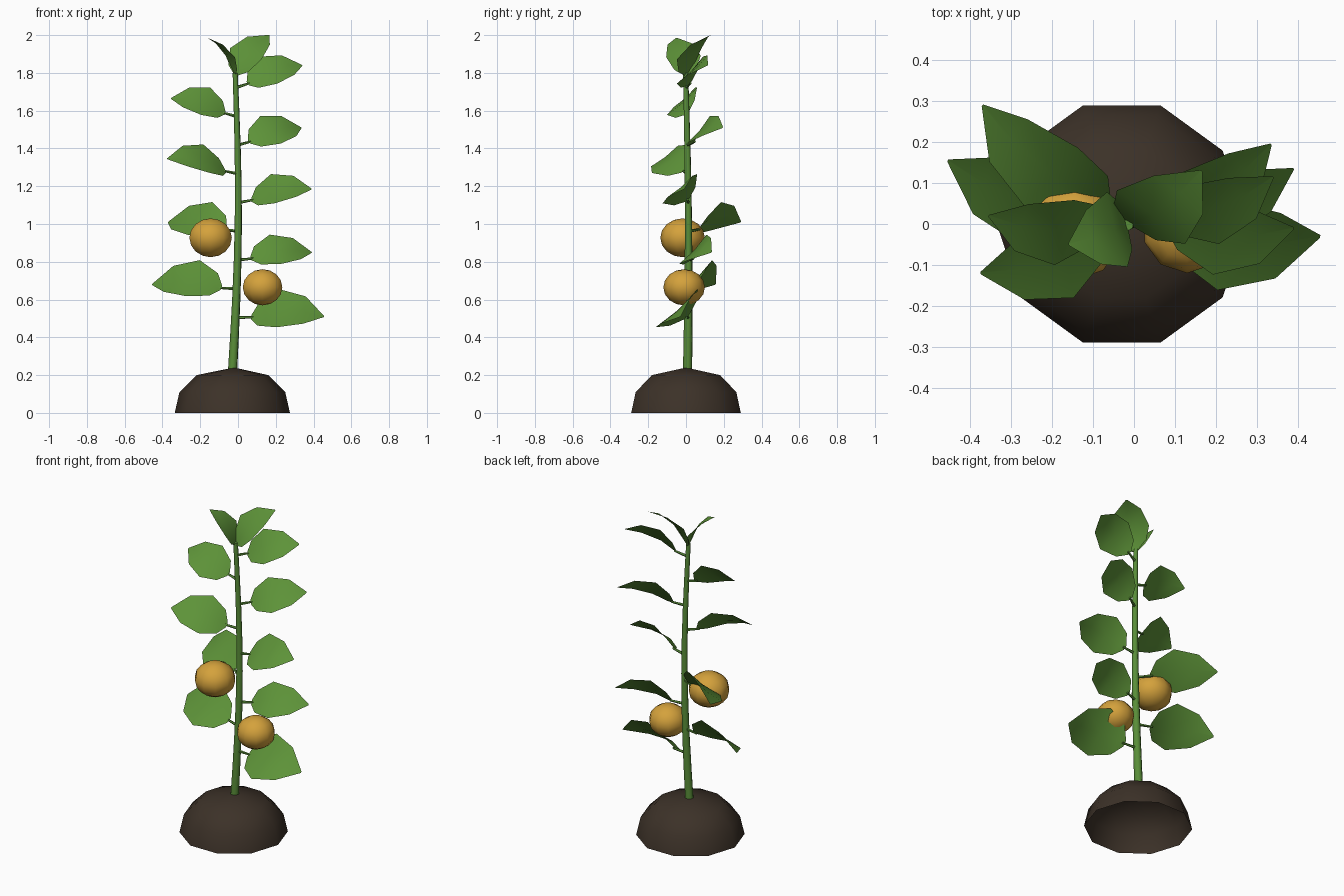
import bpy, bmesh, math
from mathutils import Vector

cube = bpy.data.objects.get("Cube")
if cube:
    bpy.data.objects.remove(cube, do_unlink=True)


def material(name, rgb):
    mat = bpy.data.materials.new(name)
    mat.use_nodes = True
    mat.diffuse_color = (*rgb, 1)
    bsdf = mat.node_tree.nodes["Principled BSDF"]
    bsdf.inputs["Base Color"].default_value = (*rgb, 1)
    bsdf.inputs["Roughness"].default_value = 0.9
    return mat


LEAF = material("leaf green", (0.11, 0.29, 0.04))
STEM = material("stem green", (0.10, 0.27, 0.04))
FRUIT = material("golden fruit", (0.66, 0.36, 0.045))
SOIL = material("dark soil", (0.045, 0.031, 0.021))


def finish(name, bm, mat, angle=60):
    mesh = bpy.data.meshes.new(name)
    bm.to_mesh(mesh)
    bm.free()
    obj = bpy.data.objects.new(name, mesh)
    bpy.context.collection.objects.link(obj)
    mesh.materials.append(mat)
    bpy.ops.object.select_all(action='DESELECT')
    obj.select_set(True)
    bpy.context.view_layer.objects.active = obj
    bpy.ops.object.shade_smooth_by_angle(angle=math.radians(angle))
    return obj


def tube(name, points, radii, sides, mat):
    """Tapered tube of rings square to the path, capped at both ends."""
    bm = bmesh.new()
    axis = (points[-1] - points[0]).normalized()
    turn = axis.to_track_quat('Z', 'Y')
    rings = []
    for p, r in zip(points, radii):
        rings.append([bm.verts.new(p + turn @ Vector(
            (r * math.cos(math.tau * i / sides), r * math.sin(math.tau * i / sides), 0)))
            for i in range(sides)])
    for a, b in zip(rings, rings[1:]):
        for i in range(sides):
            j = (i + 1) % sides
            bm.faces.new((a[i], a[j], b[j], b[i]))
    bm.faces.new(rings[0][::-1])
    bm.faces.new(rings[-1])
    return finish(name, bm, mat)


# Soil mound: open ten-sided dome
bm = bmesh.new()
SIDES = 10
rings = []
for r, z in ((0.305, 0), (0.28, 0.11), (0.19, 0.2)):
    rings.append([bm.verts.new((-0.03 + r * math.cos(math.tau * i / SIDES),
                                r * math.sin(math.tau * i / SIDES), z)) for i in range(SIDES)])
peak = bm.verts.new((-0.02, 0, 0.24))
for i in range(SIDES):
    j = (i + 1) % SIDES
    for a, b in zip(rings, rings[1:]):
        bm.faces.new((a[i], a[j], b[j], b[i]))
    bm.faces.new((rings[-1][i], rings[-1][j], peak))
finish("soil_mound", bm, SOIL)


# Stem: gently bowed and tapered
def stem_at(z):
    t = (z - 0.2) / 1.6
    bow = math.sin(math.pi * t)
    return Vector((-0.03 + 0.015 * t + 0.024 * bow, 0.008 - 0.01 * t + 0.01 * bow, z))


heights = [0.2 + 0.2 * i for i in range(9)]
tube("stem", [stem_at(z) for z in heights],
     [0.025 - 0.0014 * i for i in range(9)], 8, STEM)


def leaf(name, root, tip, half_width, roll, stalk):
    """Arched blade from the end of its stalk to the tip, its rear edge raised by roll."""
    base = root.lerp(tip, stalk)
    axis = tip - base
    side = Vector((0, 0, 1)).cross(axis).normalized()
    if side.y < 0:
        side = -side
    normal = axis.cross(side).normalized()
    if normal.z < 0:
        normal = -normal
    roll = math.radians(roll)
    across = side * math.cos(roll) + normal * math.sin(roll)
    up = normal * math.cos(roll) - side * math.sin(roll)
    bm = bmesh.new()
    rows = []
    for t, w in ((0, 0.12), (0.1, 0.62), (0.38, 1), (0.74, 0.72), (1, 0.03)):
        mid = base + axis * t + up * (0.14 * axis.length * math.sin(math.pi * t))
        rows.append([bm.verts.new(mid + across * (s * w * half_width)
                                  + up * (0.08 * abs(s) * w * half_width))
                     for s in (-1, 0, 1)])
    for a, b in zip(rows, rows[1:]):
        for k in range(2):
            face = bm.faces.new((a[k], a[k + 1], b[k + 1], b[k]))
            face.normal_update()
            if face.normal.dot(up) < 0:
                face.normal_flip()
    finish(name, bm, LEAF, 80)
    if stalk > 0.1:
        tube(name + "_stalk", [root, base + axis * 0.04], [0.009, 0.006], 5, STEM)


# Side leaves: alternate left and right at even steps up the stem
# (tip, half width, roll), lowest first
side_leaves = [
    ((0.455, -0.03, 0.51), 0.15, 42),
    ((-0.455, 0.155, 0.68), 0.14, 43),
    ((0.39, 0.135, 0.85), 0.11, 45),
    ((-0.37, 0.29, 1.01), 0.13, 42),
    ((0.39, -0.01, 1.185), 0.12, 41),
    ((-0.375, -0.12, 1.345), 0.125, 38),
    ((0.335, 0.195, 1.51), 0.11, 43),
    ((-0.355, 0.02, 1.665), 0.11, 43),
    ((0.34, 0.115, 1.84), 0.11, 43),
]
for i, (tip, width, roll) in enumerate(side_leaves):
    leaf(f"leaf_{i + 1}", stem_at(0.505 + 0.152 * i), Vector(tip), width, roll, 0.18)

# Crown leaves
top = stem_at(1.785)
leaf("crown_leaf_left", top, Vector((0.165, 0.13, 2.0)), 0.11, 22, 0.02)
leaf("crown_leaf_right", top, Vector((-0.16, -0.05, 1.985)), 0.095, 4, 0.02)

# Fruits: slightly flattened globes touching the stem
for name, centre, r in (("upper_fruit", (-0.145, -0.018, 0.927), 0.118),
                        ("lower_fruit", (0.13, -0.01, 0.665), 0.11)):
    bm = bmesh.new()
    bmesh.ops.create_uvsphere(bm, u_segments=10, v_segments=8, radius=r)
    bmesh.ops.scale(bm, vec=(1, 1, 0.87), verts=bm.verts)
    bmesh.ops.translate(bm, vec=centre, verts=bm.verts)
    finish(name, bm, FRUIT)
